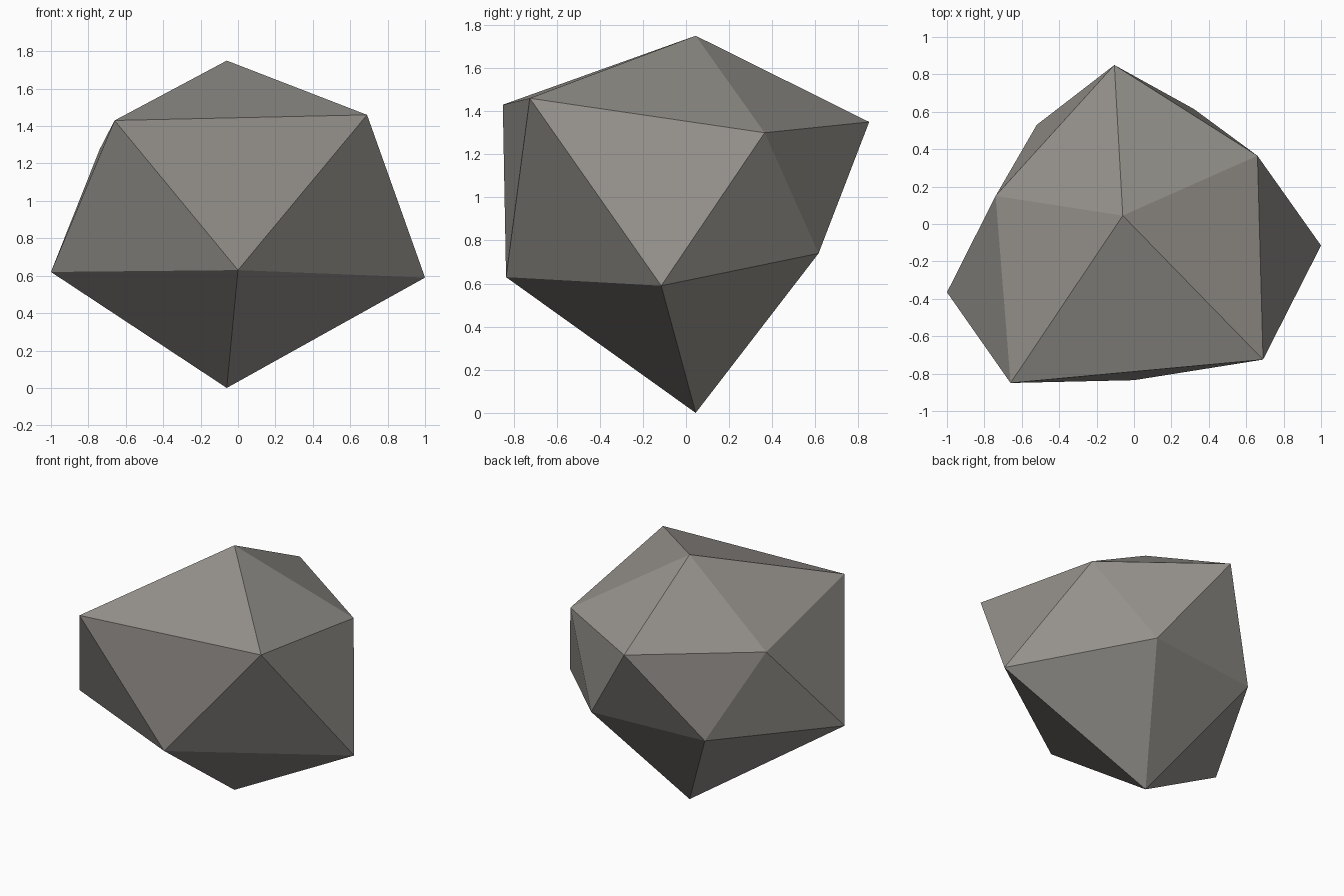
import bpy
import bmesh

default = bpy.data.objects.get("Cube")
if default:
    bpy.data.objects.remove(default, do_unlink=True)

# Warm grey stone
stone = bpy.data.materials.new("warm_grey_stone")
stone.use_nodes = True
colour = (0.30, 0.285, 0.262, 1.0)
stone.diffuse_color = colour
bsdf = stone.node_tree.nodes["Principled BSDF"]
bsdf.inputs["Base Color"].default_value = colour
bsdf.inputs["Roughness"].default_value = 0.9

# Irregular twenty-sided rock: two poles and two uneven rings of five corners
peak = (-0.06, 0.045, 1.75)
foot = (-0.06, 0.045, 0.0)
upper_ring = [(-0.66, -0.85, 1.43), (0.69, -0.725, 1.46), (0.66, 0.365, 1.30),
              (-0.105, 0.85, 1.35), (-0.74, 0.15, 1.275)]
lower_ring = [(0.0, -0.835, 0.63), (1.0, -0.115, 0.59), (0.32, 0.615, 0.74),
              (-0.52, 0.53, 0.725), (-1.0, -0.365, 0.62)]

bm = bmesh.new()
top = bm.verts.new(peak)
bottom = bm.verts.new(foot)
upper = [bm.verts.new(p) for p in upper_ring]
lower = [bm.verts.new(p) for p in lower_ring]

# Crown, zigzag belt and underside facets
for i in range(len(upper)):
    j = (i + 1) % len(upper)
    bm.faces.new((top, upper[i], upper[j]))
    bm.faces.new((upper[i], lower[i], upper[j]))
    bm.faces.new((upper[j], lower[i], lower[j]))
    bm.faces.new((bottom, lower[j], lower[i]))

bmesh.ops.recalc_face_normals(bm, faces=bm.faces)
mesh = bpy.data.meshes.new("rock")
bm.to_mesh(mesh)
bm.free()
mesh.materials.append(stone)
rock = bpy.data.objects.new("rock", mesh)
bpy.context.collection.objects.link(rock)
